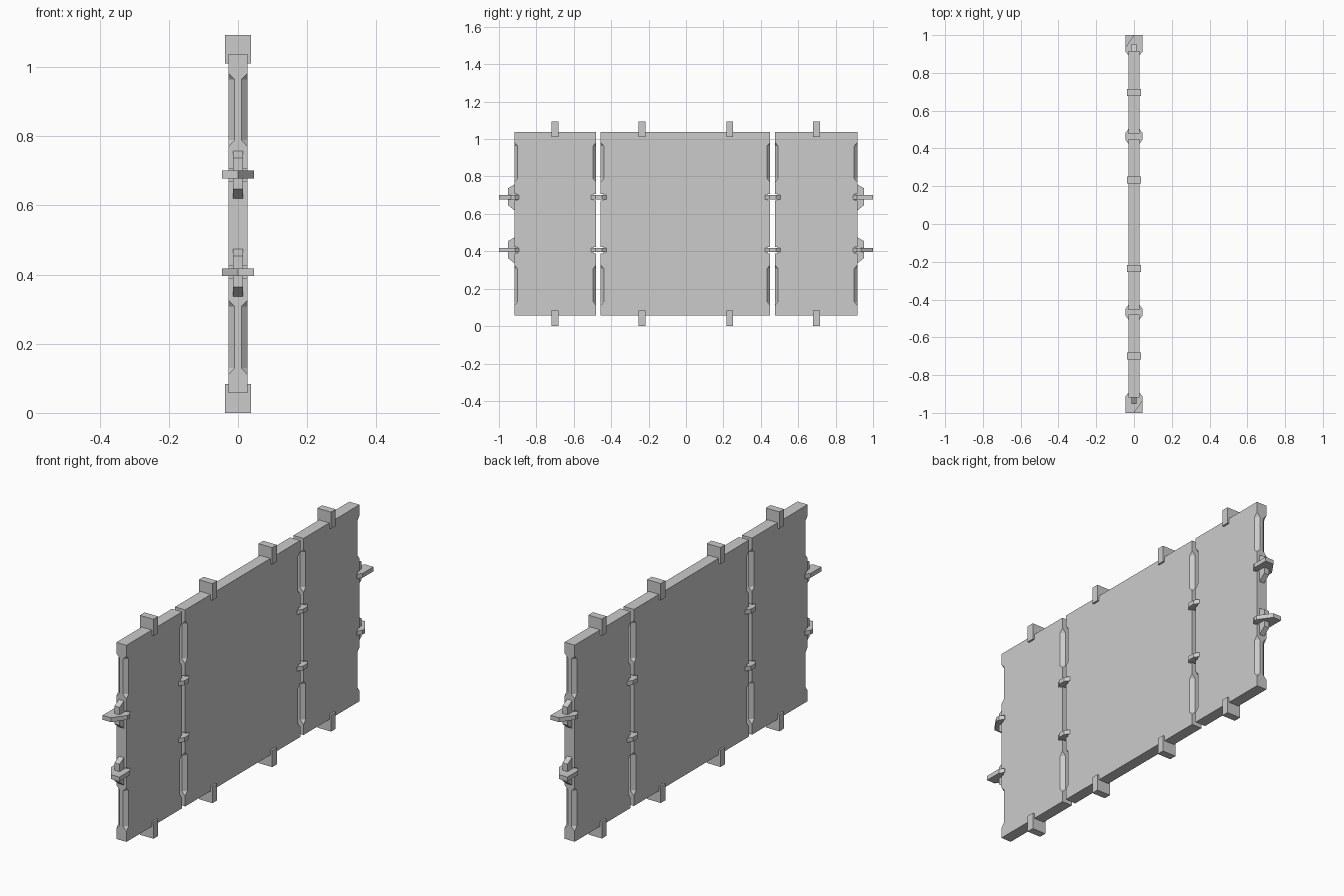
import bpy, bmesh
from mathutils import Vector

cube = bpy.data.objects.get("Cube")
if cube:
    bpy.data.objects.remove(cube, do_unlink=True)

grey = bpy.data.materials.new("light_grey")
grey.use_nodes = True
colour = (0.6, 0.6, 0.6, 1)
grey.diffuse_color = colour
grey.node_tree.nodes["Principled BSDF"].inputs["Base Color"].default_value = colour

HALF = 0.028                      # half panel thickness
Z0, Z1 = 0.058, 1.037             # panel bottom and top
LATCH_Z = (0.406, 0.689)          # latch heights
CHAMFERS = ((0.11, 0.327), (0.769, 0.983))


def finish(name, bm):
    bmesh.ops.recalc_face_normals(bm, faces=bm.faces)
    mesh = bpy.data.meshes.new(name)
    bm.to_mesh(mesh)
    bm.free()
    mesh.materials.append(grey)
    obj = bpy.data.objects.new(name, mesh)
    bpy.context.collection.objects.link(obj)
    return obj


def prism(name, points, offset):
    """Extrude a closed loop of 3D points along offset."""
    bm = bmesh.new()
    face = bm.faces.new([bm.verts.new(p) for p in points])
    ext = bmesh.ops.extrude_face_region(bm, geom=[face])
    moved = [v for v in ext["geom"] if isinstance(v, bmesh.types.BMVert)]
    bmesh.ops.translate(bm, verts=moved, vec=offset)
    # keep the starting cap so the solid is closed
    if not face.is_valid or len(bm.faces) < len(points) + 2:
        bmesh.ops.holes_fill(bm, edges=bm.edges)
    return finish(name, bm)


def box(name, centre, size):
    x, y, z = (s / 2 for s in size)
    c = Vector(centre)
    loop = [c + Vector(p) for p in ((-x, -y, -z), (x, -y, -z), (x, y, -z), (-x, y, -z))]
    return prism(name, loop, (0, 0, 2 * z))


def add_chamfer(bm, sx, y, sy, za, zb):
    """Wedge that bevels a stretch of one vertical edge, with sloping ends."""
    dx, dy, dz = 0.0185, 0.017, 0.02
    ends = []
    for z, up in ((za, 1), (zb, -1)):
        ends.append([bm.verts.new((sx * (HALF - u * dx), y - sy * v * dy, z + up * dz * (u + v)))
                     for u, v in ((-0.5, -0.5), (1.5, -0.5), (-0.5, 1.5))])
    a, b = ends
    bm.faces.new(a)
    bm.faces.new(b[::-1])
    for i in range(3):
        j = (i + 1) % 3
        bm.faces.new((a[i], a[j], b[j], b[i]))


def panel(name, ya, yb):
    """Slab with latch slots and chamfered side edges."""
    slot, depth = 0.018, 0.014
    side = [(0, Z0)]
    for z in LATCH_Z:
        side += [(0, z - slot), (depth, z - slot), (depth, z + slot), (0, z + slot)]
    side.append((0, Z1))
    loop = [(-HALF, yb - d, z) for d, z in side]
    loop += [(-HALF, ya + d, z) for d, z in reversed(side)]
    slab = prism(name, loop, (2 * HALF, 0, 0))

    bm = bmesh.new()
    for sx in (-1, 1):
        for y, sy in ((ya, -1), (yb, 1)):
            for za, zb in CHAMFERS:
                add_chamfer(bm, sx, y, sy, za, zb)
    cutter = finish(name + "_cutter", bm)
    cutter.hide_render = True
    mod = slab.modifiers.new("chamfers", "BOOLEAN")
    mod.operation = "DIFFERENCE"
    mod.solver = "EXACT"
    mod.object = cutter
    bpy.context.view_layer.objects.active = slab
    bpy.ops.object.modifier_apply(modifier=mod.name)
    bpy.data.objects.remove(cutter, do_unlink=True)


# Three panels
panel("front_panel", -0.918, -0.48)
panel("middle_panel", -0.456, 0.45)
panel("back_panel", 0.476, 0.916)

# Clips along the top and bottom edges
for i, y in enumerate((-0.70, -0.236, 0.234, 0.697)):
    for level, z in (("bottom", 0.0415), ("top", 1.0515)):
        box(f"{level}_clip_{i + 1}", (0, y, z), (0.075, 0.037, 0.083))

# Eight-sided links that join neighbouring panels
THICK = 0.022
for place, y in (("front", -0.467), ("back", 0.464)):
    for level, z in zip(("lower", "upper"), LATCH_Z):
        w, n, l, s = 0.045, 0.028, 0.041, 0.018
        loop = [(w, -s), (n, -l), (-n, -l), (-w, -s), (-w, s), (-n, l), (n, l), (w, s)]
        prism(f"{place}_{level}_link", [(a, y + b, z - THICK / 2) for a, b in loop],
              (0, 0, THICK))

# Hooks and wedge tabs on the two ends
for place, end in (("front", 1), ("back", -1)):
    for level, z, hand in (("lower", LATCH_Z[0], -1), ("upper", LATCH_Z[1], 1)):
        hook = [(-0.046, -1), (0, -1), (0.046, -0.935), (0.046, -0.915),
                (0.03, -0.893), (-0.03, -0.893), (-0.046, -0.915)]
        prism(f"{place}_{level}_hook",
              [(end * hand * a, end * b, z - THICK / 2) for a, b in hook], (0, 0, THICK))
        tab = [(-0.90, -0.07), (-0.917, -0.07), (-0.952, -0.042),
               (-0.952, 0.048), (-0.917, 0.068), (-0.90, 0.068)]
        prism(f"{place}_{level}_tab", [(-0.014, end * b, z + c) for b, c in tab],
              (0.028, 0, 0))
